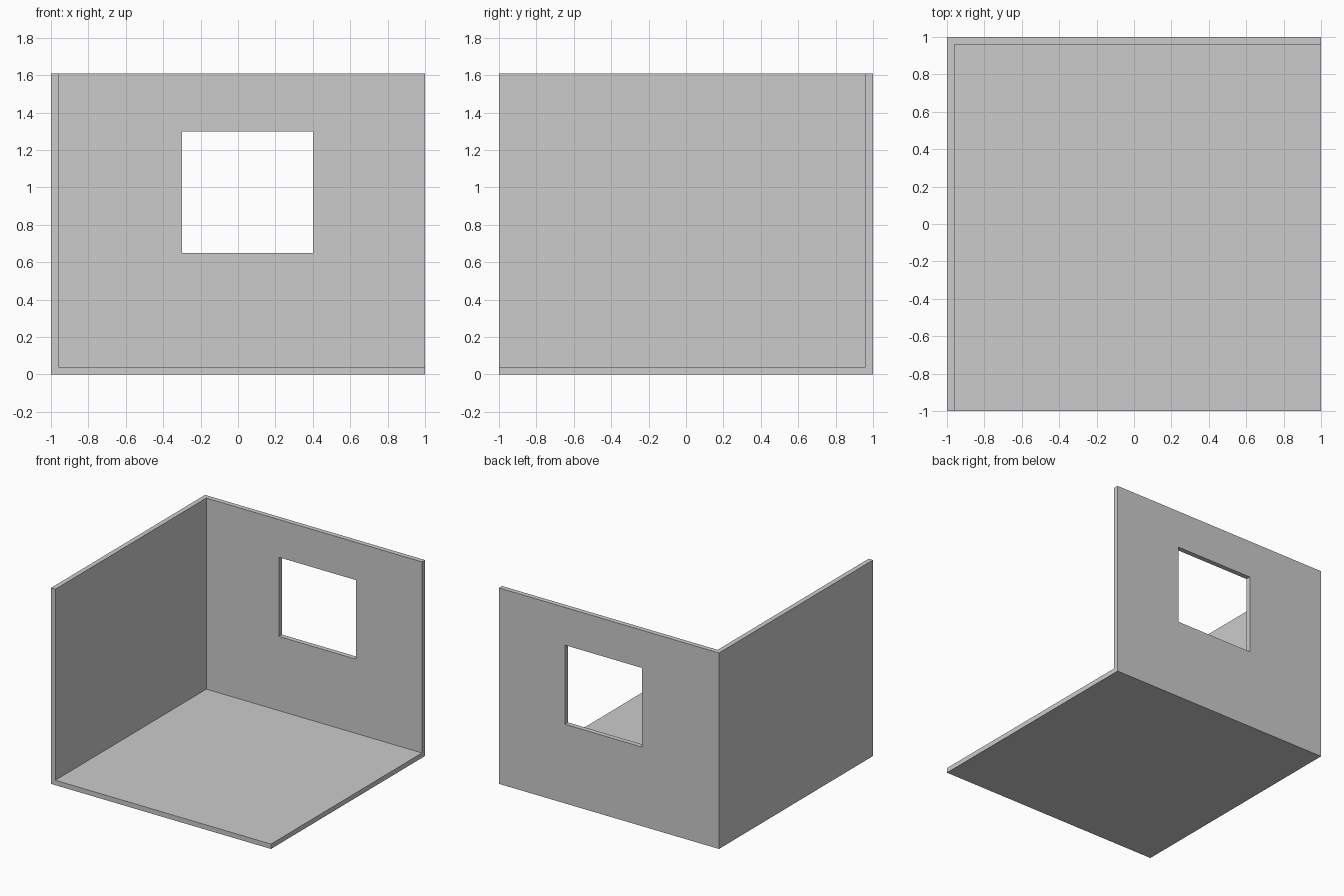
import bpy, bmesh
from mathutils import Vector

WIDTH, DEPTH, HEIGHT, THICK = 2.0, 2.0, 1.61, 0.04
WINDOW_X = (-0.30, 0.40)
WINDOW_Z = (0.65, 1.30)

cube = bpy.data.objects.get("Cube")
if cube:
    bpy.data.objects.remove(cube, do_unlink=True)

# Plain grey plaster
grey = bpy.data.materials.new("plain_grey")
grey.use_nodes = True
colour = (0.6, 0.6, 0.6, 1)
grey.diffuse_color = colour
grey.node_tree.nodes["Principled BSDF"].inputs["Base Color"].default_value = colour

# Outer skin: a box keeping only the floor, back wall and right wall
bm = bmesh.new()
bmesh.ops.create_cube(bm, size=1)
bmesh.ops.scale(bm, vec=(WIDTH, DEPTH, HEIGHT), verts=bm.verts)
bmesh.ops.translate(bm, vec=(0, 0, HEIGHT / 2), verts=bm.verts)
bm.normal_update()
open_sides = [f for f in bm.faces
              if f.normal.x > 0.5 or f.normal.y < -0.5 or f.normal.z > 0.5]
bmesh.ops.delete(bm, geom=open_sides, context='FACES')

# Window opening: inset the back wall, fit the inset to the window, remove it
back = next(f for f in bm.faces if f.normal.y > 0.5)
bmesh.ops.inset_individual(bm, faces=[back], thickness=0.2)
for v in back.verts:
    v.co = Vector((WINDOW_X[v.co.x > 0], DEPTH / 2, WINDOW_Z[v.co.z > HEIGHT / 2]))
bmesh.ops.delete(bm, geom=[back], context='FACES')

mesh = bpy.data.meshes.new("room_shell")
bm.to_mesh(mesh)
bm.free()
mesh.materials.append(grey)
room = bpy.data.objects.new("room_shell", mesh)
bpy.context.collection.objects.link(room)

# Wall and floor thickness, grown inwards
solid = room.modifiers.new("thickness", 'SOLIDIFY')
solid.thickness = THICK
solid.offset = -1
solid.use_even_offset = True
